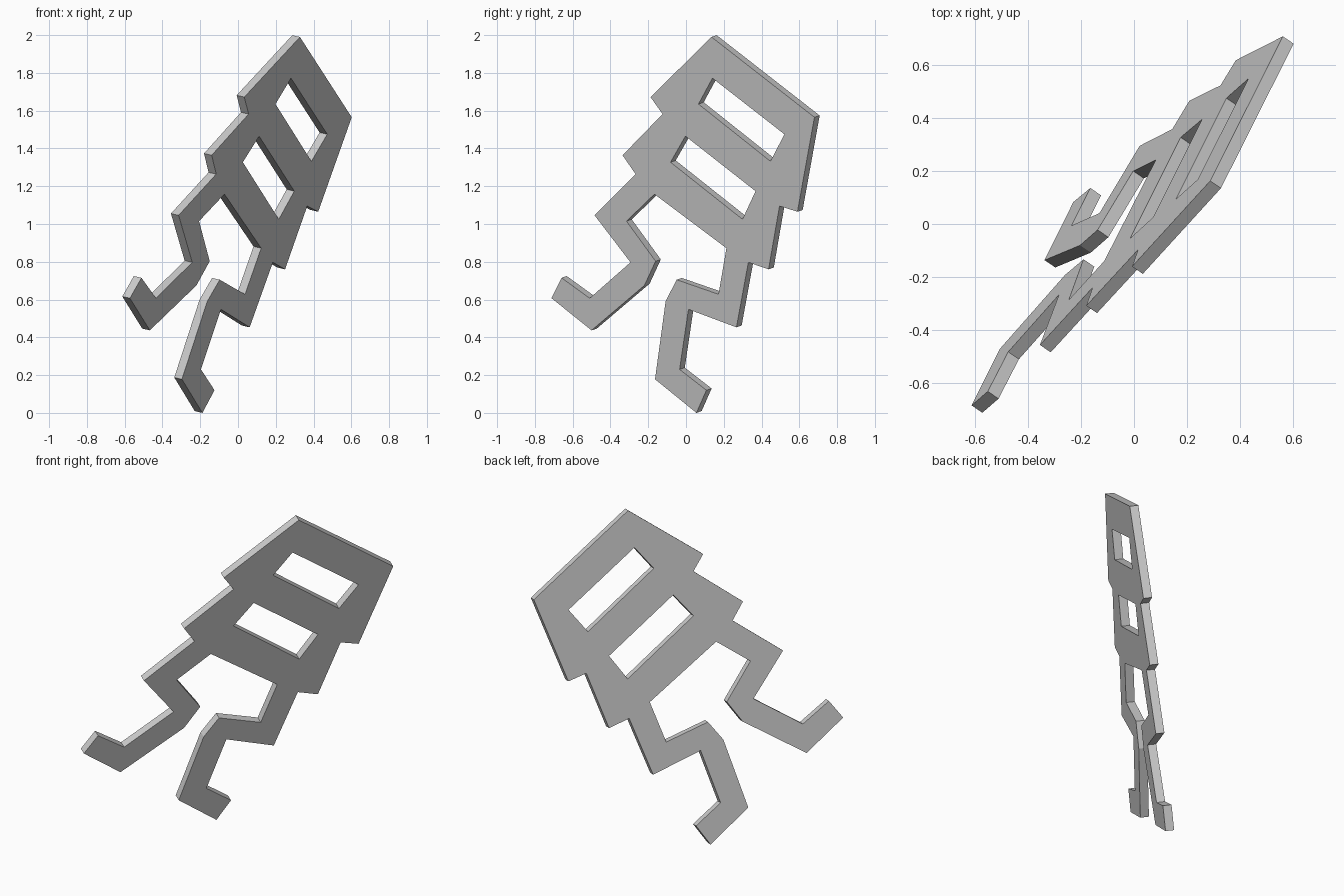
import bpy
import bmesh
from mathutils import Vector

cube = bpy.data.objects.get("Cube")
if cube:
    bpy.data.objects.remove(cube, do_unlink=True)

THICKNESS = 0.05
OFFSET, SLOPE_Y, SLOPE_Z = -0.226, 0.684, 0.232   # tilted plane of the plate
normal = Vector((-1, SLOPE_Y, SLOPE_Z)).normalized()

# Side profile (y, z): body with stepped sides, then the two bent legs
right_steps = [(.135, 1.99), (.68, 1.565), (.59, 1.065), (.495, 1.095),
               (.437, .76), (.33, .797), (.267, .453)]
lower_leg = [(.013, .548), (-.034, .23), (.108, .12), (.055, 0),
             (-.164, .178), (-.108, .59), (-.05, .705), (.172, .628)]
crotch = [(.214, .872), (-.167, 1.158)]
upper_leg = [(-.315, 1.015), (-.161, .803), (-.22, .675), (-.5, .437),
             (-.712, .607), (-.659, .715), (-.51, .607), (-.294, .797)]
left_steps = [(-.484, 1.046), (-.267, 1.264), (-.336, 1.364),
              (-.124, 1.582), (-.188, 1.672)]
outline = right_steps + lower_leg + crotch + upper_leg + left_steps

# Two slots through the body
top_slot = [(.066, 1.635), (.14, 1.772), (.521, 1.475), (.447, 1.332)]
bottom_slot = [(-.082, 1.327), (-.003, 1.465), (.368, 1.174), (.299, 1.025)]


def add_loop(bm, points):
    """Lay a closed loop of edges on the tilted plane."""
    verts = [bm.verts.new((OFFSET + SLOPE_Y * y + SLOPE_Z * z, y, z))
             for y, z in points]
    return [bm.edges.new((v, verts[i - 1])) for i, v in enumerate(verts)]


# Fill the outline around the slots and give it thickness
bm = bmesh.new()
edges = []
for loop in (outline, top_slot, bottom_slot):
    edges += add_loop(bm, loop)
bmesh.ops.triangle_fill(bm, use_beauty=True, edges=edges, normal=normal)
extruded = bmesh.ops.extrude_face_region(bm, geom=bm.faces[:],
                                         use_keep_orig=True)
moved = [g for g in extruded["geom"] if isinstance(g, bmesh.types.BMVert)]
bmesh.ops.translate(bm, verts=moved, vec=normal * THICKNESS)
bmesh.ops.recalc_face_normals(bm, faces=bm.faces[:])
bmesh.ops.dissolve_limit(bm, angle_limit=0.01, verts=bm.verts[:],
                         edges=bm.edges[:])

mesh = bpy.data.meshes.new("slotted_plate")
bm.to_mesh(mesh)
bm.free()

# Plain grey material
grey = bpy.data.materials.new("light grey")
grey.use_nodes = True
colour = (0.6, 0.6, 0.6, 1)
grey.diffuse_color = colour
grey.node_tree.nodes["Principled BSDF"].inputs["Base Color"].default_value = colour
mesh.materials.append(grey)

plate = bpy.data.objects.new("slotted_plate", mesh)
bpy.context.collection.objects.link(plate)
